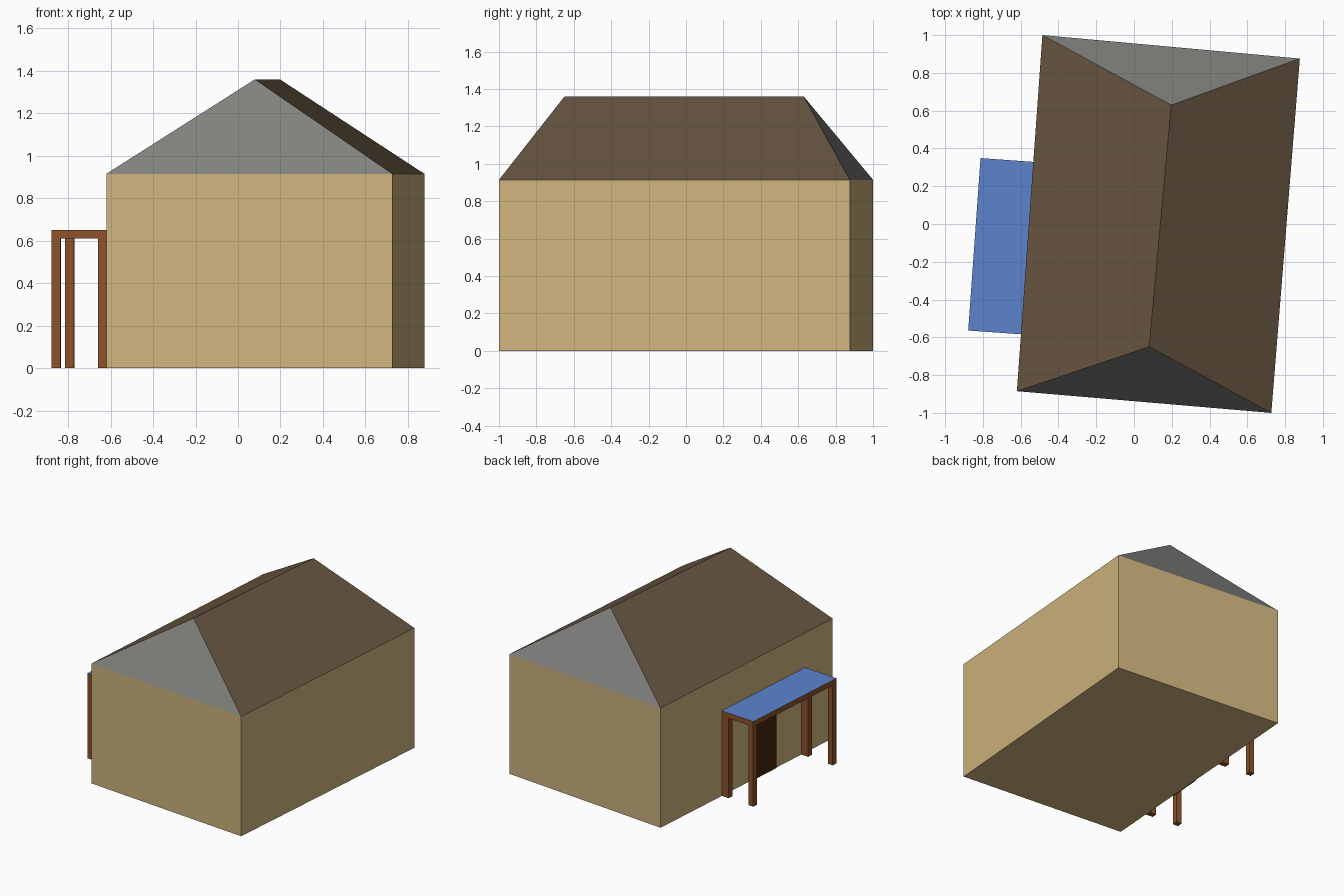
import bpy, bmesh, math
from mathutils import Matrix, Vector

if "Cube" in bpy.data.objects:
    bpy.data.objects.remove(bpy.data.objects["Cube"])


def material(name, rgb):
    m = bpy.data.materials.new(name)
    lin = [(c / 255 / 12.92 if c < 10 else ((c / 255 + 0.055) / 1.055) ** 2.4) for c in rgb]
    m.diffuse_color = (*lin, 1)
    m.use_nodes = True
    m.node_tree.nodes["Principled BSDF"].inputs["Base Color"].default_value = m.diffuse_color
    return m


TAN = material("tan plaster", (208, 181, 127))
ROOF = material("brown roof", (104, 86, 65))
GREY = material("grey gable", (128, 128, 125))
WOOD = material("porch wood", (142, 82, 44))
BLUE = material("blue canopy", (92, 131, 206))
DOOR = material("dark door", (70, 36, 10))


def make(name, verts, faces, mats, matrix=Matrix()):
    me = bpy.data.meshes.new(name)
    me.from_pydata(verts, [], faces)
    bm = bmesh.new()
    bm.from_mesh(me)
    bmesh.ops.recalc_face_normals(bm, faces=bm.faces)
    bm.to_mesh(me)
    bm.free()
    for m in mats:
        me.materials.append(m)
    ob = bpy.data.objects.new(name, me)
    ob.matrix_world = matrix
    bpy.context.collection.objects.link(ob)
    return me


BOX = [(0, 3, 2, 1), (4, 5, 6, 7), (0, 1, 5, 4), (1, 2, 6, 5), (2, 3, 7, 6), (3, 0, 4, 7)]


def box(name, x, y, z, mats, matrix):
    verts = [(px, py, pz) for pz in z
             for px, py in ((x[0], y[0]), (x[1], y[0]), (x[1], y[1]), (x[0], y[1]))]
    return make(name, verts, BOX, mats, matrix)


# House body: slightly turned footprint
EAVE, RIDGE = 0.915, 1.36
foot = [(-0.62, -0.885), (0.727, -1.0), (0.878, 0.876), (-0.485, 1.0)]
make("walls", [(*p, z) for z in (0, EAVE) for p in foot], BOX, [TAN])

# Hipped roof: brown long slopes, grey hip ends
roof = make("roof", [(*p, EAVE) for p in foot] + [(0.08, -0.65, RIDGE), (0.197, 0.63, RIDGE)],
            [(0, 1, 4), (2, 3, 5), (1, 2, 5, 4), (3, 0, 4, 5), (0, 3, 2, 1)], [ROOF, GREY])
for f in roof.polygons:
    f.material_index = 1 if len(f.vertices) == 3 else 0

# Porch frame: origin on the left wall, local y along the wall, -x outward
porch = Matrix.Translation(Vector((-0.566, -0.13, 0))) @ Matrix.Rotation(-math.atan2(0.135, 1.885), 4, 'Z')
X0, Y0, Y1, TOP, W = -0.28, -0.455, 0.46, 0.65, 0.042

# Canopy slab with blue top
slab = box("porch_canopy", (X0, 0.0), (Y0, Y1), (TOP - 0.04, TOP), [WOOD, BLUE], porch)
for f in slab.polygons:
    f.material_index = 1 if f.normal.z > 0.5 else 0

# Four posts, the inner pair standing against the wall
for end, y in (("front", (Y0, Y0 + W)), ("back", (Y1 - W, Y1))):
    box(end + "_outer_post", (X0, X0 + W), y, (0, TOP - 0.04), [WOOD], porch)
    box(end + "_inner_post", (-0.06, 0.0), y, (0, TOP - 0.04), [WOOD], porch)

# Door under the porch
box("door", (-0.006, 0.002), (-0.135, 0.138), (0, 0.55), [DOOR], porch)
